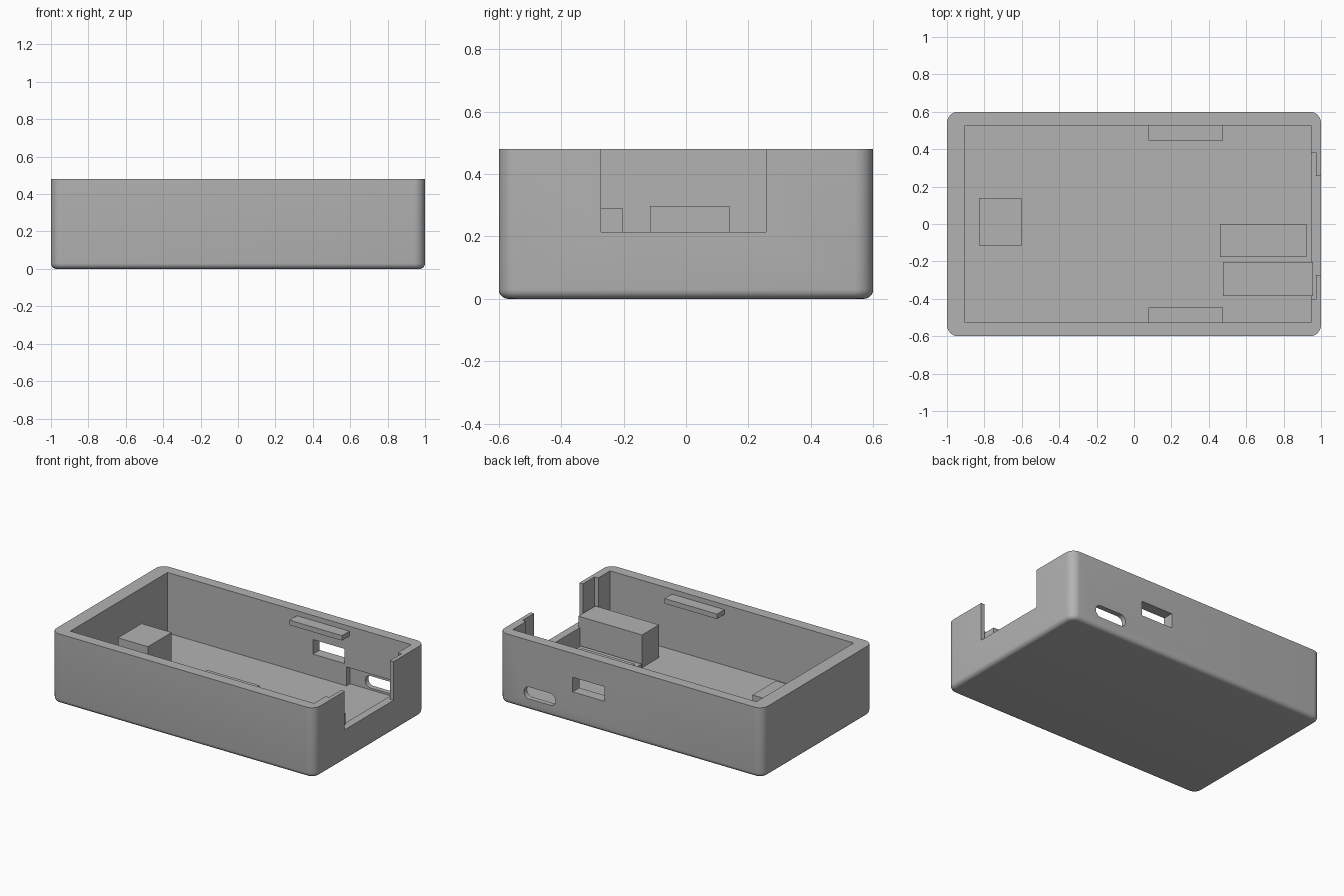
import bpy, bmesh, math
from mathutils import Vector

default = bpy.data.objects.get("Cube")
if default:
    bpy.data.objects.remove(default, do_unlink=True)

grey = bpy.data.materials.new("plain grey")
grey.use_nodes = True
colour = (0.45, 0.45, 0.45, 1)
grey.diffuse_color = colour
grey.node_tree.nodes["Principled BSDF"].inputs["Base Color"].default_value = colour

HEIGHT, FLOOR, SILL = 0.48, 0.065, 0.215


def box(name, x, y, z, round_edges=()):
    """Box from ranges; round_edges holds (edge test, radius, segments)."""
    bm = bmesh.new()
    bmesh.ops.create_cube(bm, size=1)
    for v in bm.verts:
        v.co = Vector(r[0] + (c + 0.5) * (r[1] - r[0]) for c, r in zip(v.co, (x, y, z)))
    for test, radius, segments in round_edges:
        edges = [e for e in bm.edges if test(*(v.co for v in e.verts))]
        bmesh.ops.bevel(bm, geom=edges, offset=radius, segments=segments,
                        profile=0.5, affect='EDGES')
    mesh = bpy.data.meshes.new(name)
    bm.to_mesh(mesh)
    bm.free()
    mesh.materials.append(grey)
    obj = bpy.data.objects.new(name, mesh)
    bpy.context.collection.objects.link(obj)
    return obj


def upright(a, b):
    return abs(a.z - b.z) > 0.1


def along_base(a, b):
    return a.z < 0.001 and b.z < 0.001


def along_y(a, b):
    return abs(a.y - b.y) > 0.01


# Tray body with rounded corners and a softened base
shell = box("tray_shell", (-1, 1), (-0.6, 0.6), (0, HEIGHT),
            [(upright, 0.06, 8), (along_base, 0.03, 5)])

# Openings: cavity, end notch with its inner ledge, port holes and port recess
cutters = [
    box("cavity_cutter", (-0.904, 0.946), (-0.527, 0.527), (FLOOR, 1)),
    box("ledge_cutter", (0.8, 0.973), (-0.4, 0.381), (SILL, 1)),
    box("notch_cutter", (0.8, 1.2), (-0.272, 0.257), (SILL, 1)),
    box("square_port_cutter", (0.2, 0.44), (0.4, 0.8), (SILL, 0.315)),
    box("port_recess_cutter", (0.455, 0.925), (0.4, 0.565), (FLOOR, 0.195)),
    box("round_port_cutter", (0.57, 0.81), (0.4, 0.8), (0.078, 0.16),
        [(along_y, 0.0405, 8)]),
]
bpy.context.view_layer.objects.active = shell
for cutter in cutters:
    cutter.hide_render = True
    cut = shell.modifiers.new(cutter.name, 'BOOLEAN')
    cut.operation = 'DIFFERENCE'
    cut.solver = 'EXACT'
    cut.object = cutter
    bpy.ops.object.modifier_apply(modifier=cut.name)
    bpy.data.objects.remove(cutter, do_unlink=True)

bpy.ops.object.select_all(action='DESELECT')
shell.select_set(True)
bpy.ops.object.shade_smooth_by_angle(angle=math.radians(30))

# Support blocks standing on the floor
base = FLOOR - 0.01
box("rear_support_block", (-0.83, -0.602), (-0.116, 0.14), (base, 0.297))
box("tall_support_block", (0.475, 0.958), (-0.385, -0.202), (base, 0.29))
box("low_support_block", (0.46, 0.922), (-0.176, 0), (base, 0.105))

# Lid catches on the long walls
for name, side in (("front_catch", -1), ("back_catch", 1)):
    box(name, (0.078, 0.476), sorted((side * 0.447, side * 0.54)), (0.412, 0.446))
